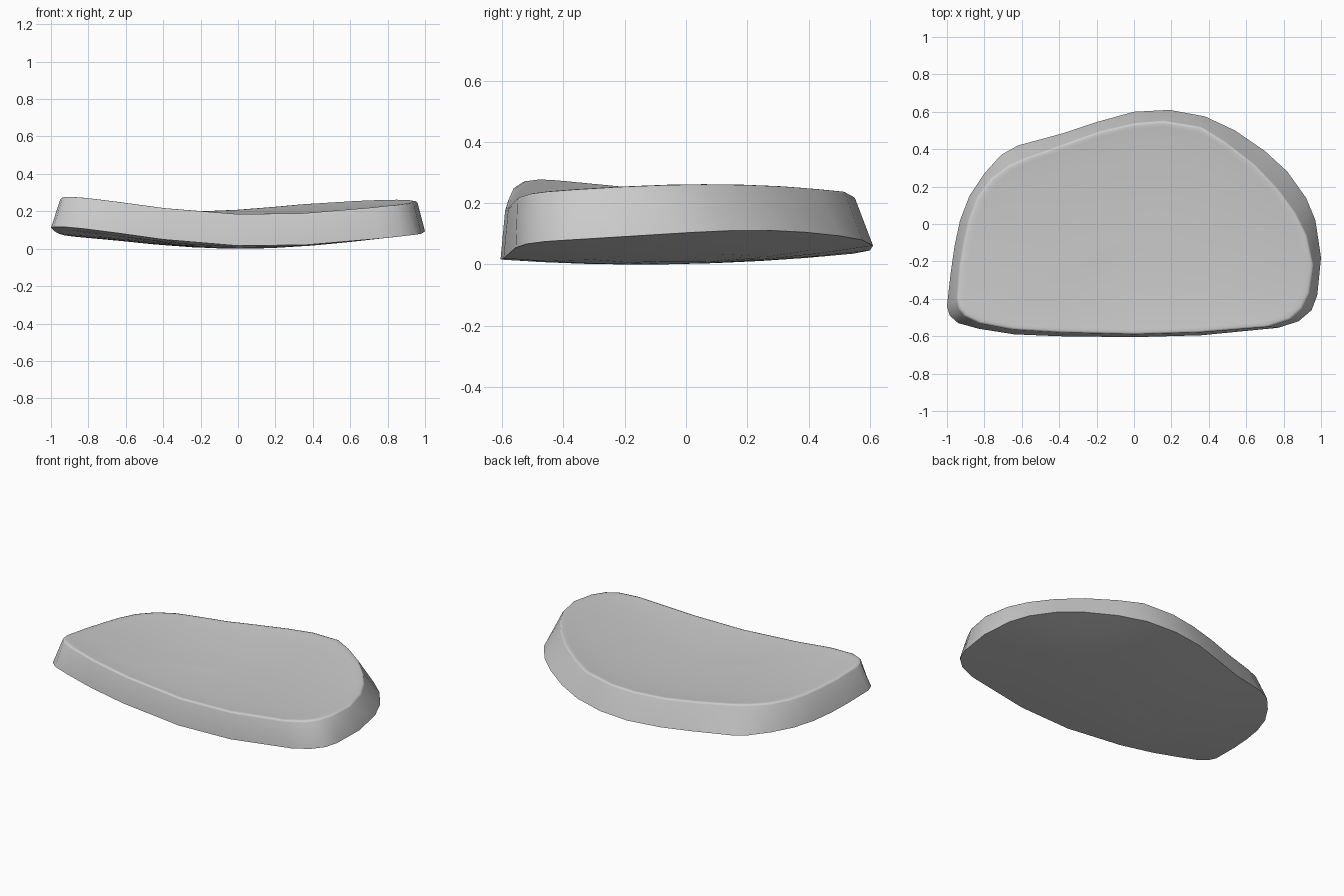
import bpy, bmesh
from mathutils import Vector

if "Cube" in bpy.data.objects:
    bpy.data.objects.remove(bpy.data.objects["Cube"])

# Matching outline points: lower rim x, y and upper rim x, y
OUTLINE = [
    (-1.00, -.44, -.95, -.40), (-.98, -.26, -.935, -.22), (-.96, -.12, -.91, -.08),
    (-.93, .02, -.885, .03), (-.88, .15, -.84, .145), (-.80, .27, -.765, .245),
    (-.71, .37, -.67, .315), (-.62, .42, -.58, .355), (-.38, .485, -.37, .43),
    (-.20, .545, -.19, .495), (0, .60, 0, .54), (.19, .61, .16, .553),
    (.38, .575, .36, .52), (.54, .50, .49, .44), (.70, .39, .645, .32),
    (.82, .28, .77, .19), (.92, .14, .865, .06), (.97, .02, .925, -.06),
    (1.00, -.18, .96, -.22), (.98, -.38, .94, -.37), (.95, -.46, .90, -.455),
    (.88, -.52, .84, -.51), (.77, -.555, .72, -.55), (.36, -.595, .35, -.58),
    (0, -.605, 0, -.59), (-.40, -.60, -.40, -.58), (-.64, -.59, -.65, -.565),
    (-.83, -.56, -.83, -.53), (-.94, -.53, -.91, -.49), (-.985, -.49, -.94, -.45),
]
CENTRE = Vector((0, -.06))


def sag(x, y):
    """Height of the dished, slightly twisted surface."""
    fx = .13 * x**2 - .035 * x**4 if x > 0 else .14 * x**2 - .055 * x**4
    return fx + .08 * y**2 + .07 * x * y + .01 * x + .025 * y


bm = bmesh.new()


def ring(points, scale, lift):
    verts = []
    for p in points:
        q = CENTRE + (Vector(p) - CENTRE) * scale
        verts.append(bm.verts.new((q.x, q.y, sag(q.x, q.y) + lift)))
    return verts


low = [(a, b) for a, b, _, _ in OUTLINE]
top = [(c, d) for _, _, c, d in OUTLINE]

# Rings from the underside centre, up the wall, to the top centre
rings = [ring(low, s, 0) for s in (.25, .5, .75, 1)]
rings += [ring(top, s, h) for s, h in
          ((1, .160), (.994, .168), (.98, .171), (.95, .17), (.75, .17), (.5, .17), (.25, .17))]
n = len(OUTLINE)
for a, b in zip(rings, rings[1:]):
    for i in range(n):
        j = (i + 1) % n
        bm.faces.new((a[i], a[j], b[j], b[i]))

# Close both centres
for r, lift in ((rings[0], 0), (rings[-1], .17)):
    c = bm.verts.new((CENTRE.x, CENTRE.y, sag(*CENTRE) + lift))
    for i in range(n):
        bm.faces.new((r[i], r[(i + 1) % n], c))
bmesh.ops.recalc_face_normals(bm, faces=bm.faces)

# Rest on the ground
zmin = min(v.co.z for v in bm.verts)
bmesh.ops.translate(bm, verts=bm.verts, vec=(0, 0, -zmin))

mesh = bpy.data.meshes.new("curved_pad")
bm.to_mesh(mesh)
bm.free()
pad = bpy.data.objects.new("curved_pad", mesh)
bpy.context.collection.objects.link(pad)
bpy.context.view_layer.objects.active = pad
pad.select_set(True)
bpy.ops.object.shade_smooth_by_angle(angle=1.05)
